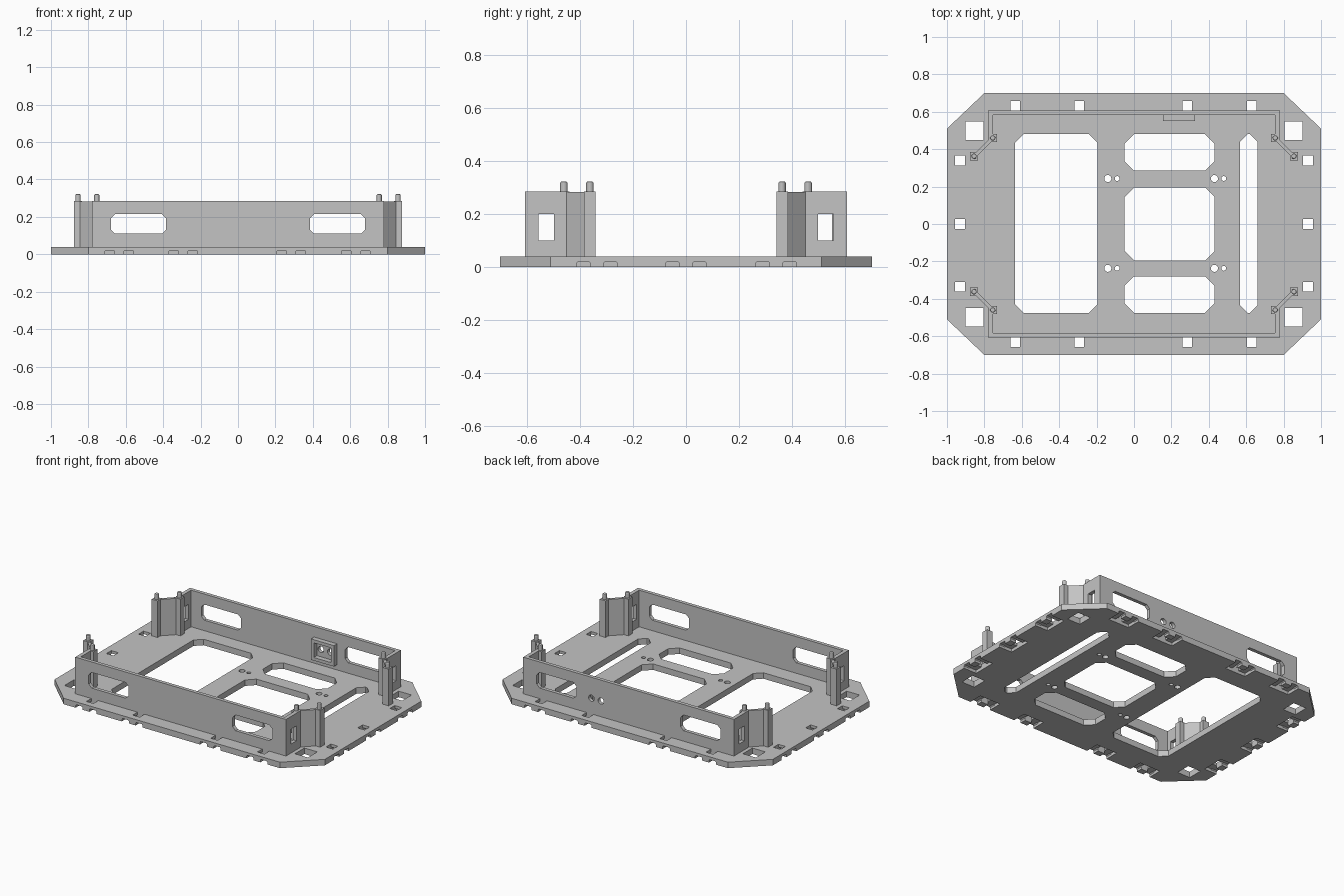
import bpy, bmesh, math
from mathutils import Vector

cube = bpy.data.objects.get("Cube")
if cube:
    bpy.data.objects.remove(cube)

grey = bpy.data.materials.new("light grey plastic")
grey.use_nodes = True
grey.diffuse_color = (0.55, 0.55, 0.55, 1)
grey.node_tree.nodes["Principled BSDF"].inputs["Base Color"].default_value = (0.55, 0.55, 0.55, 1)

# Axis orders that place a 2D profile (a, b) and an extrusion depth d
PLACE = {
    "x": lambda a, b, d: (d, a, b),
    "y": lambda a, b, d: (a, d, b),
    "z": lambda a, b, d: (a, b, d),
}


def prism(name, points, axis, lo, hi):
    """Extrude a closed 2D profile along an axis."""
    bm = bmesh.new()
    face = bm.faces.new([bm.verts.new(PLACE[axis](a, b, lo)) for a, b in points])
    step = Vector(PLACE[axis](0, 0, hi - lo))
    result = bmesh.ops.extrude_face_region(bm, geom=[face])
    bmesh.ops.translate(bm, vec=step, verts=[v for v in result["geom"] if isinstance(v, bmesh.types.BMVert)])
    bmesh.ops.recalc_face_normals(bm, faces=bm.faces)
    mesh = bpy.data.meshes.new(name)
    bm.to_mesh(mesh)
    bm.free()
    mesh.materials.append(grey)
    obj = bpy.data.objects.new(name, mesh)
    bpy.context.collection.objects.link(obj)
    return obj


def rect(a0, a1, b0, b1, c=0):
    """Rectangle with optional chamfered corners."""
    if not c:
        return [(a0, b0), (a1, b0), (a1, b1), (a0, b1)]
    return [(a0 + c, b0), (a1 - c, b0), (a1, b0 + c), (a1, b1 - c),
            (a1 - c, b1), (a0 + c, b1), (a0, b1 - c), (a0, b0 + c)]


def circle(a, b, r, n=20):
    return [(a + r * math.cos(2 * math.pi * i / n), b + r * math.sin(2 * math.pi * i / n)) for i in range(n)]


def cut(target, points, axis, lo, hi):
    """Cut a prism out of the target."""
    cutter = prism("cutter", points, axis, lo, hi)
    cutter.hide_render = True
    mod = target.modifiers.new("cut", "BOOLEAN")
    mod.operation = "DIFFERENCE"
    mod.solver = "EXACT"
    mod.object = cutter
    bpy.context.view_layer.objects.active = target
    bpy.ops.object.modifier_apply(modifier=mod.name)
    bpy.data.objects.remove(cutter)


BASE, TOP = 0.04, 0.285

# Base plate with cut corners
base = prism("base_plate", [(0.8, -0.7), (1, -0.51), (1, 0.51), (0.8, 0.7),
                            (-0.8, 0.7), (-1, 0.51), (-1, -0.51), (-0.8, -0.7)], "z", 0, BASE)

# Large openings
for x0, x1, y0, y1, c in [(-0.635, -0.195, -0.475, 0.48, 0.045),
                          (0.567, 0.66, -0.475, 0.48, 0.04),
                          (-0.05, 0.43, 0.285, 0.48, 0.05),
                          (-0.05, 0.43, -0.195, 0.195, 0.05),
                          (-0.05, 0.43, -0.475, -0.28, 0.05)]:
    cut(base, rect(x0, x1, y0, y1, c), "z", -0.1, 0.1)

# Screw holes
for y in (0.243, -0.237):
    for x in (-0.14, 0.43):
        cut(base, circle(x, y, 0.019), "z", -0.1, 0.1)
        cut(base, circle(x + 0.05, y, 0.013), "z", -0.1, 0.1)

# Corner openings
for sx in (-1, 1):
    for sy in (-1, 1):
        x, y = sx * 0.853, sy * 0.498
        cut(base, rect(x - 0.048, x + 0.048, y - 0.05, y + 0.05), "z", -0.1, 0.1)


def channel_profile(m):
    return [(m - 0.026, -0.05), (m + 0.026, -0.05), (m + 0.026, 0.015),
            (m + 0.02, 0.021), (m - 0.02, 0.021), (m - 0.026, 0.015)]


# Tie slots: a square hole with two channels on the underside leading to the rim
def tie_slot(pos, side, axis, hole, rim):
    lo, hi = sorted((side * (hole - 0.026), side * (rim + 0.1)))
    for off in (-0.051, 0.051):
        cut(base, channel_profile(pos + off), axis, lo, hi)
    h = side * hole
    cross = rect(pos - 0.077, pos + 0.077, h - 0.026, h + 0.026)
    square = rect(pos - 0.026, pos + 0.026, h - 0.026, h + 0.026)
    if axis == "x":
        cross, square = [[(b, a) for a, b in p] for p in (cross, square)]
    cut(base, cross, "z", -0.05, 0.021)
    cut(base, square, "z", -0.1, 0.1)


for side in (-1, 1):
    for x in (-0.635, -0.293, 0.285, 0.63):
        tie_slot(x, side, "y", 0.632, 0.7)
    for y in (-0.335, 0, 0.34):
        tie_slot(y, side, "x", 0.93, 1)

# Front and back walls, each with short side returns and windows
for side, name in ((-1, "front_wall"), (1, "back_wall")):
    outline = [(-0.78, 0.46), (-0.78, 0.607), (0.78, 0.607), (0.78, 0.46),
               (0.755, 0.46), (0.755, 0.583), (-0.755, 0.583), (-0.755, 0.46)]
    wall = prism(name, [(x, side * y) for x, y in outline], "z", BASE, TOP)
    for sx in (-1, 1):
        a, b = sorted((sx * 0.385, sx * 0.68))
        cut(wall, rect(a, b, 0.11, 0.215, 0.022), "y", side * 0.6 - 0.1, side * 0.6 + 0.1)
    a, b = sorted((side * 0.497, side * 0.556))
    cut(wall, rect(a, b, 0.1, 0.2), "x", -0.9, 0.9)
    if side > 0:
        for x in (0.205, 0.275):
            cut(wall, circle(x, 0.145, 0.021), "y", 0.5, 0.7)

# Raised socket frame on the inside of the back wall
frame = prism("socket_frame", rect(0.155, 0.325, 0.075, 0.215), "y", 0.55, 0.584)
cut(frame, rect(0.176, 0.304, 0.096, 0.194), "y", 0.5, 0.7)

# Corner posts with pegs, joined by a diagonal web
for sx, lr in ((-1, "right"), (1, "left")):
    for sy, fb in ((-1, "front"), (1, "back")):
        for part, x, y in (("inner", 0.755, 0.46), ("outer", 0.855, 0.362)):
            x, y = sx * x, sy * y
            label = f"{fb}_{lr}_{part}"
            prism(label + "_post", rect(x - 0.022, x + 0.022, y - 0.022, y + 0.022), "z", BASE, TOP)
            peg = prism(label + "_peg", circle(x, y, 0.014, 16), "z", TOP - 0.01, 0.322)
            bevel = peg.modifiers.new("rounded_tip", "BEVEL")
            bevel.width = 0.006
            bevel.segments = 2
        web = [(0.75, 0.452), (0.848, 0.355), (0.861, 0.367), (0.762, 0.466)]
        prism(f"{fb}_{lr}_web", [(sx * x, sy * y) for x, y in web], "z", BASE, TOP - 0.002)
